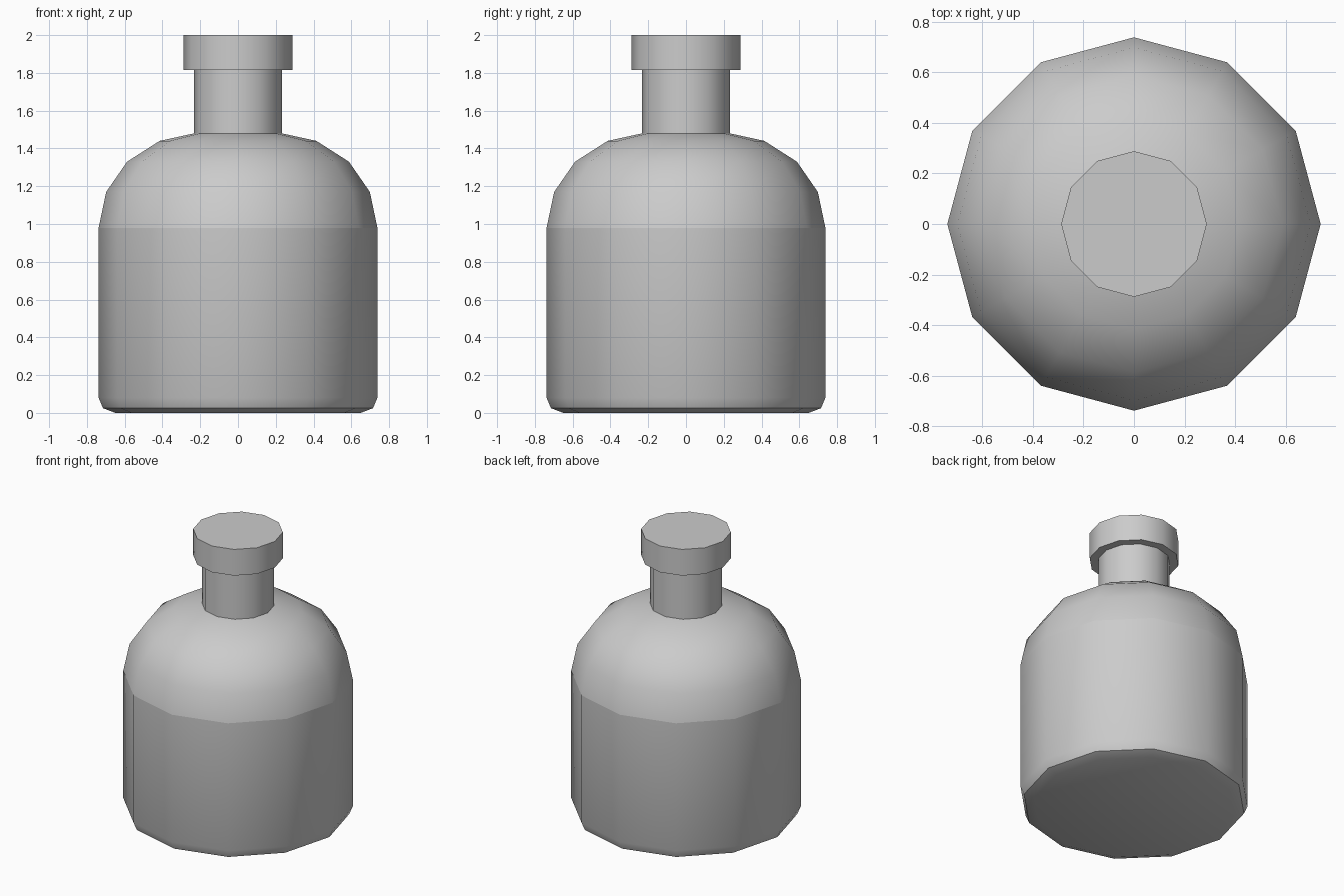
import bpy, bmesh, math

if "Cube" in bpy.data.objects:
    bpy.data.objects.remove(bpy.data.objects["Cube"])

SIDES = 12


def lathe(name, profile, cap_bottom=False, cap_top=False):
    """Revolve (radius, height) points, listed bottom to top, around z."""
    bm = bmesh.new()
    rings = []
    for r, z in profile:
        rings.append([bm.verts.new((r * math.cos(i * math.tau / SIDES),
                                    r * math.sin(i * math.tau / SIDES), z))
                      for i in range(SIDES)])
    for low, high in zip(rings, rings[1:]):
        for i in range(SIDES):
            j = (i + 1) % SIDES
            bm.faces.new((low[i], low[j], high[j], high[i]))
    if cap_bottom:
        bm.faces.new(rings[0][::-1])
    if cap_top:
        bm.faces.new(rings[-1])
    mesh = bpy.data.meshes.new(name)
    bm.to_mesh(mesh)
    bm.free()
    obj = bpy.data.objects.new(name, mesh)
    bpy.context.collection.objects.link(obj)
    bpy.ops.object.select_all(action='DESELECT')
    obj.select_set(True)
    bpy.context.view_layer.objects.active = obj
    bpy.ops.object.shade_smooth_by_angle(angle=math.radians(45))
    return obj


# Straight body with a rounded base edge
lathe("body", [(0.65, 0), (0.715, 0.025), (0.738, 0.08), (0.738, 0.98)],
      cap_bottom=True)

# Domed shoulder, meeting the body at a visible shading seam
lathe("shoulder", [(0.738, 0.98), (0.698, 1.17), (0.587, 1.33),
                   (0.415, 1.44), (0.232, 1.48)])

# Neck
lathe("neck", [(0.232, 1.48), (0.232, 1.815)])

# Stopper, with an overhanging rim under it
lathe("stopper", [(0.232, 1.815), (0.288, 1.815), (0.288, 2.0)], cap_top=True)
